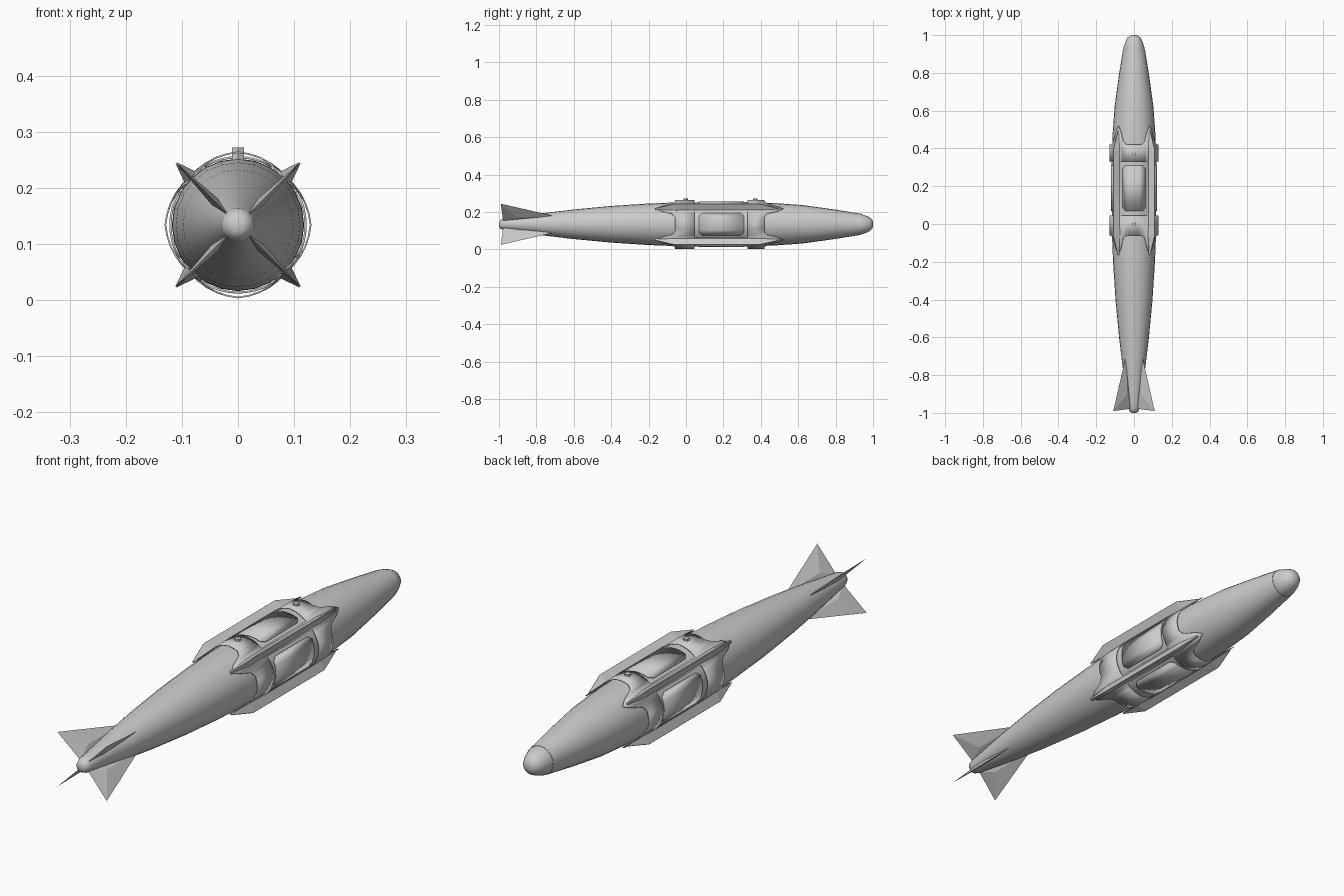
import bpy, bmesh, math

if "Cube" in bpy.data.objects:
    bpy.data.objects.remove(bpy.data.objects["Cube"])

CZ = 0.134          # height of the long axis
R_BODY = 0.118


def pt(ang, r, y, side=0.0):
    """Point at polar angle/radius around the long axis, shifted sideways."""
    c, s = math.cos(ang), math.sin(ang)
    return (r * c - side * s, y, CZ + r * s + side * c)


def finish(name, bm, smooth=None):
    bmesh.ops.recalc_face_normals(bm, faces=bm.faces)
    me = bpy.data.meshes.new(name)
    bm.to_mesh(me)
    bm.free()
    ob = bpy.data.objects.new(name, me)
    bpy.context.collection.objects.link(ob)
    if smooth:
        bpy.ops.object.select_all(action='DESELECT')
        ob.select_set(True)
        bpy.context.view_layer.objects.active = ob
        bpy.ops.object.shade_smooth_by_angle(angle=math.radians(smooth))
    return ob


def lathe(name, profile, sides=24):
    bm = bmesh.new()
    rings = [[bm.verts.new(pt(2 * math.pi * i / sides, r, y)) for i in range(sides)]
             for y, r in profile]
    for a, b in zip(rings, rings[1:]):
        for i in range(sides):
            j = (i + 1) % sides
            bm.faces.new((a[i], a[j], b[j], b[i]))
    bm.faces.new(rings[0])
    bm.faces.new(rings[-1])
    return finish(name, bm, 40)


# Hull and blunt nose cap
lathe("hull", [(-1, 0.012), (-0.993, 0.023), (-0.975, 0.030), (-0.94, 0.034), (-0.76, 0.060),
               (-0.6, 0.079), (-0.4, 0.098), (-0.2, 0.111), (-0.05, 0.117), (0.1, R_BODY),
               (0.35, R_BODY), (0.48, 0.113), (0.62, 0.103), (0.78, 0.081), (0.925, 0.058)])
lathe("nose_cap", [(0.915, 0.056), (0.93, 0.057), (0.965, 0.045), (0.985, 0.035),
                   (0.996, 0.022), (1, 0.010)])

# Clamped jacket: two bands joined by diagonal rails, leaving four windows
N = 40
bm = bmesh.new()
cols = []
for i in range(N):
    deg = i * 360 / N
    off = abs((deg + 45) % 90 - 45)            # angle away from nearest cardinal
    r = 0.131 - 0.009 * off / 45
    ext = 0.10 if off > 40 else 0.07 if off > 30 else 0.015 if off > 22 else 0
    a = math.radians(deg)
    drop = 0.004 if ext > 0.05 else 0
    cols.append([bm.verts.new(pt(a, rr, y)) for y, rr in
                 ((-0.06 - ext, r - drop), (0.045, r), (0.33, r), (0.42 + ext, r - drop))])
for i in range(N):
    a, b = cols[i], cols[(i + 1) % N]
    mid = (i + 0.5) * 360 / N
    in_window = abs((mid + 45) % 90 - 45) < 36
    for k in range(3):
        if k == 1 and in_window:
            continue
        bm.faces.new((a[k], b[k], b[k + 1], a[k + 1]))
jacket = finish("jacket", bm, 30)
mod = jacket.modifiers.new("thickness", 'SOLIDIFY')
mod.thickness = 0.003
mod.offset = -1

# Four raised access panels inside the windows
for q in range(4):
    bm = bmesh.new()
    n = 8
    prev = None
    for i in range(n + 1):
        t = i / n * 2 - 1
        a = math.radians(q * 90 + t * 30)
        cut = 0.02 if abs(t) > 0.9 else 0
        cur = [bm.verts.new(pt(a, 0.1205, y)) for y in (0.07 + cut, 0.31 - cut)]
        if prev:
            bm.faces.new((prev[0], cur[0], cur[1], prev[1]))
        prev = cur
    panel = finish("window_panel", bm, 30)
    m = panel.modifiers.new("thickness", 'SOLIDIFY')
    m.thickness = 0.004
    m.offset = 0

for q in range(4):
    ang = math.radians(45 + 90 * q)

    # Strake: wedge ridge with tapered ends
    bm = bmesh.new()
    secs = []
    for y, top, half in ((-0.165, 0.121, 0.006), (-0.06, 0.156, 0.016),
                         (0.39, 0.156, 0.016), (0.495, 0.121, 0.006)):
        secs.append([bm.verts.new(pt(ang, 0.115, y, -half)),
                     bm.verts.new(pt(ang, top, y, -0.0015)),
                     bm.verts.new(pt(ang, top, y, 0.0015)),
                     bm.verts.new(pt(ang, 0.115, y, half))])
    for a, b in zip(secs, secs[1:]):
        for i in range(4):
            j = (i + 1) % 4
            bm.faces.new((a[i], a[j], b[j], b[i]))
    bm.faces.new(secs[0])
    bm.faces.new(secs[-1])
    finish("strake", bm)

    # Tail fin: swept triangle, thickest near the root
    bm = bmesh.new()
    rim = [bm.verts.new(pt(ang, r, y)) for y, r in
           ((-0.69, 0.058), (-0.99, 0.155), (-0.978, 0.024))]
    for s in (-1, 1):
        peak = bm.verts.new(pt(ang, 0.058, -0.90, s * 0.008))
        for i in range(3):
            bm.faces.new((rim[i], rim[(i + 1) % 3], peak))
    finish("tail_fin", bm)

# Suspension lugs on top
for y in (-0.002, 0.37):
    bpy.ops.mesh.primitive_cylinder_add(vertices=6, radius=0.012, depth=0.022,
                                        location=(0, y, 0.261))
    bpy.context.object.name = "lug"
